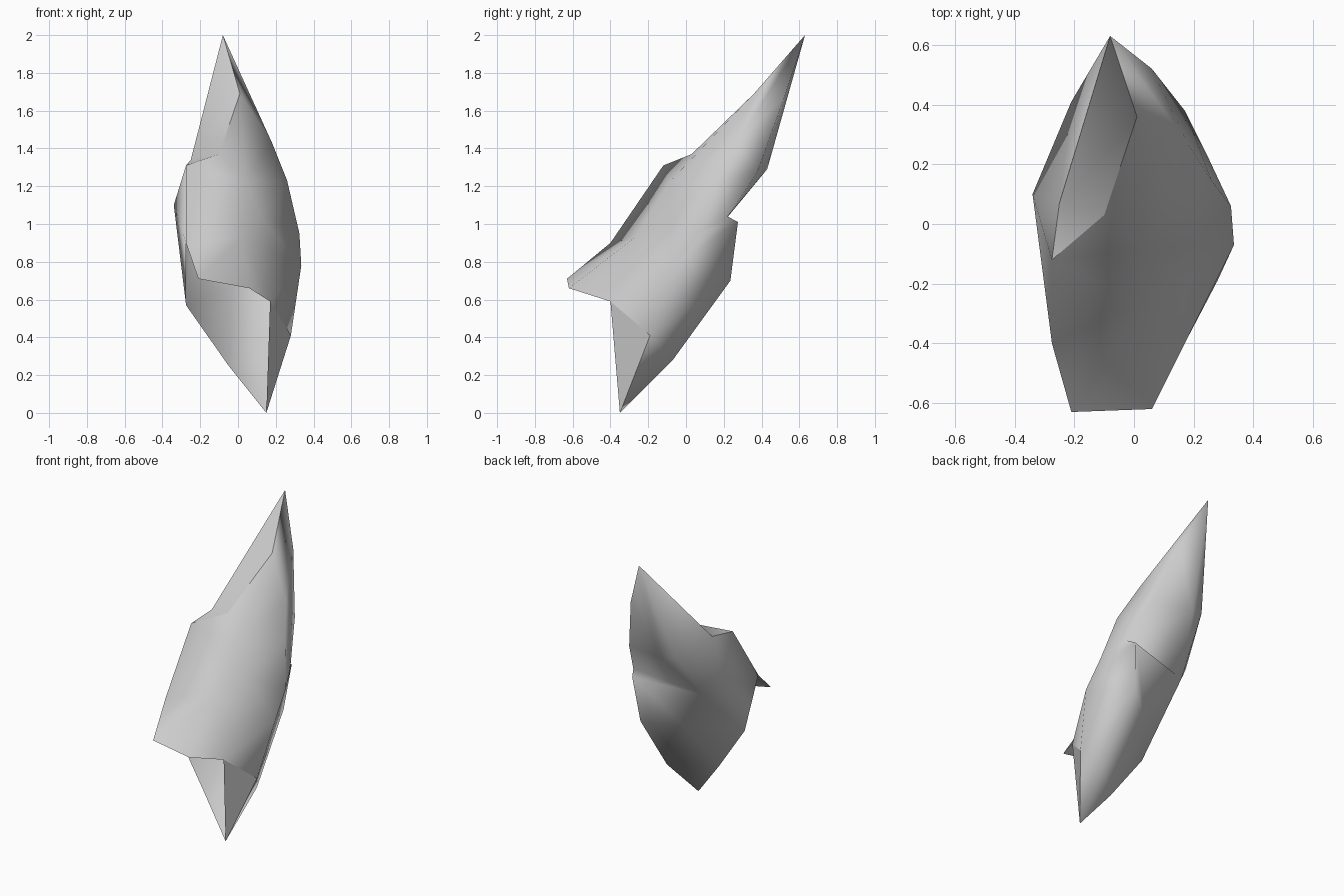
import bpy
import bmesh

cube = bpy.data.objects.get("Cube")
if cube:
    bpy.data.objects.remove(cube)

# Landmarks of the shard, grouped by region
tips = {
    "peak": (-.08, .63, 2), "foot": (.15, -.35, 0),
}
notch = {
    "crest": (.01, .36, 1.69), "nook": (-.1, .03, 1.37),
    "shoulder": (-.275, -.12, 1.31), "dip": (-.25, .07, 1.34),
}
lip = {
    "lip_start": (-.275, -.4, .9), "lip_outer": (-.21, -.63, .71),
    "lip_inner": (.06, -.62, .66), "lip_end": (.17, -.4, .59),
}
front = {
    "brow": (.04, -.08, 1.23), "hollow": (.13, -.08, 1.03), "chest": (.02, -.27, .93),
}
flanks = {
    "right_high": (.18, .27, 1.43), "right_upper": (.26, .145, 1.23),
    "right_mid": (.325, .06, .95), "right_wide": (.335, -.07, .78),
    "right_low": (.28, -.19, .41),
    "left_high": (-.21, .41, 1.32), "left_wide": (-.34, .1, 1.1),
    "left_low": (-.275, -.25, .57), "left_foot": (-.05, -.29, .25),
}
back = {
    "neck": (.06, .52, 1.67), "spine": (-.12, .43, 1.29), "blade": (.17, .38, 1.28),
    "cleft": (.25, .22, 1.04), "ledge": (.22, .275, 1.01), "ledge_end": (-.25, .165, .97),
    "belly": (-.03, .07, .66), "hip": (.185, .235, .7), "heel": (.195, -.07, .28),
}

bm = bmesh.new()
verts = {}
for region in (tips, notch, lip, front, flanks, back):
    for name, co in region.items():
        verts[name] = bm.verts.new(co)
panel_of = {}


def fan(panel, hub, *rim):
    """Spread triangles from a hub along a rim of landmarks."""
    for a, b in zip(rim, rim[1:]):
        face = bm.faces.new((verts[hub], verts[a], verts[b]))
        face.smooth = True
        panel_of[face] = panel


# Front of the skin, ending in the open lip
fan("skin", "brow", "crest", "nook", "shoulder", "chest", "hollow",
    "right_upper", "right_high", "crest")
fan("skin", "chest", "shoulder", "lip_start", "lip_outer", "lip_inner",
    "lip_end", "right_wide", "hollow")
fan("skin", "hollow", "right_upper", "right_mid", "right_wide")
fan("skin", "peak", "crest", "right_high")

# Flanks of the skin
fan("skin", "left_high", "spine", "ledge_end", "left_wide", "dip", "peak", "spine")
fan("skin", "left_wide", "dip", "shoulder", "lip_start", "left_low", "ledge_end")
fan("skin", "right_wide", "right_mid", "ledge", "hip", "right_low", "lip_end")

# Back of the skin, with the overhanging ledge
fan("skin", "neck", "peak", "right_high", "blade", "spine", "peak")
fan("skin", "blade", "right_high", "right_upper")
fan("skin", "cleft", "ledge_end", "spine", "blade", "right_upper", "right_mid",
    "ledge", "ledge_end")
fan("skin", "belly", "ledge_end", "ledge", "hip", "heel", "left_foot",
    "left_low", "ledge_end")
fan("skin", "heel", "left_foot", "foot", "right_low", "hip")

# Broken faces: notch below the peak and cut beside the foot
fan("notch", "dip", "peak", "crest", "nook", "shoulder")
fan("foot_cut", "foot", "lip_end", "right_low")

# Smooth panels meeting at hard creases
bmesh.ops.recalc_face_normals(bm, faces=bm.faces[:])
for edge in bm.edges:
    edge.smooth = len({panel_of[face] for face in edge.link_faces}) == 1

# Stone colour
stone = bpy.data.materials.new("grey_stone")
stone.use_nodes = True
grey = (.6, .6, .6, 1)
stone.diffuse_color = grey
stone.node_tree.nodes["Principled BSDF"].inputs["Base Color"].default_value = grey

# Shard body, hollow under the lip
mesh = bpy.data.meshes.new("rock_shard")
bm.to_mesh(mesh)
bm.free()
mesh.materials.append(stone)
shard = bpy.data.objects.new("rock_shard", mesh)
bpy.context.collection.objects.link(shard)
